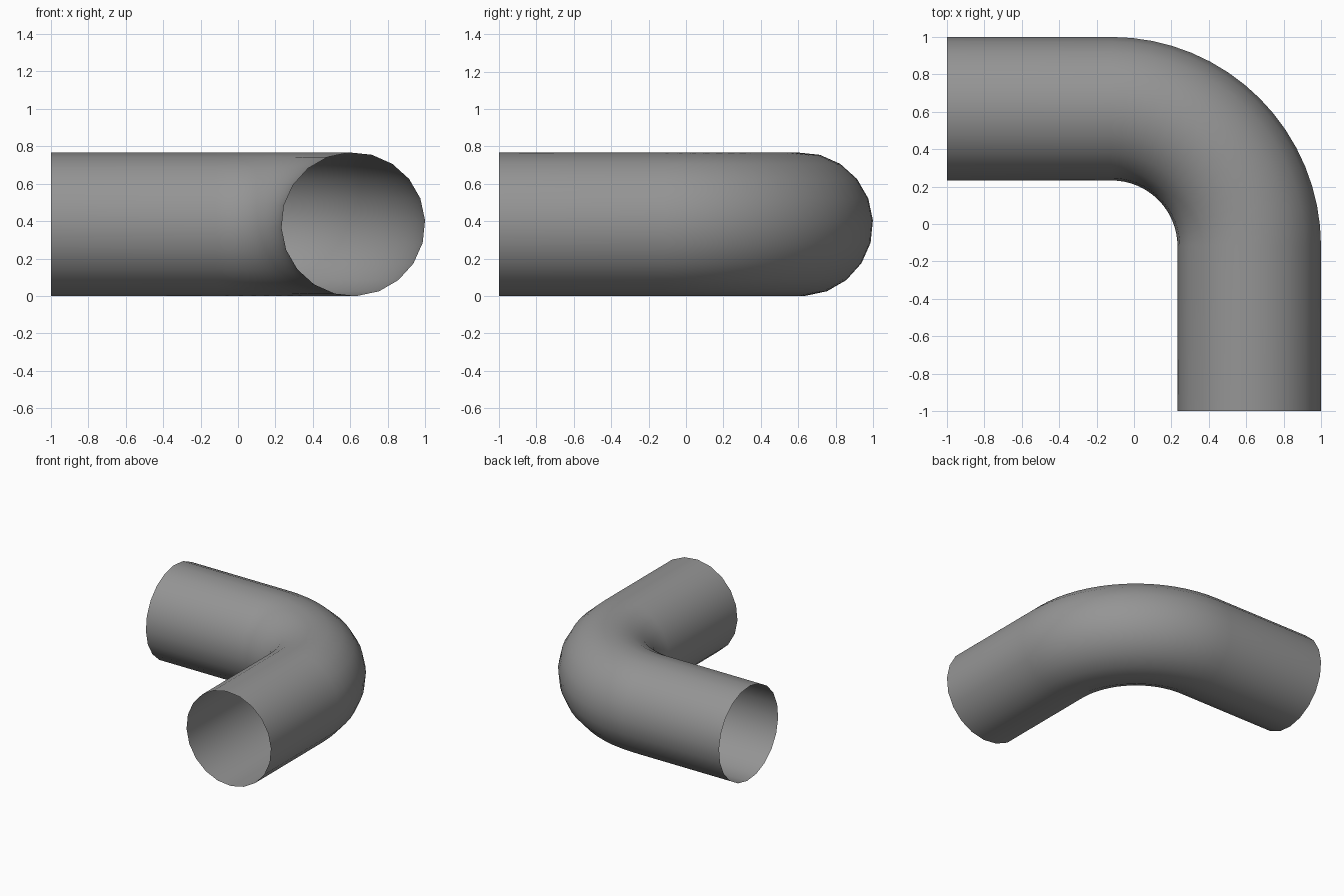
import bpy, bmesh, math

if "Cube" in bpy.data.objects:
    bpy.data.objects.remove(bpy.data.objects["Cube"])

SIDES, BEND_STEPS = 20, 16
R = 0.384            # pipe radius
MID = 0.616          # offset of both straight arms from the centre
C = -0.12            # bend centre (x and y)
BEND = MID - C       # bend radius of the centre line
TWIST = math.radians(3)

# Centre line: (x, y, outward angle in the ground plane)
path = [(-1, MID, math.pi / 2)]
for i in range(BEND_STEPS + 1):
    a = math.pi / 2 * (1 - i / BEND_STEPS)
    path.append((C + BEND * math.cos(a), C + BEND * math.sin(a), a))
path.append((MID, -1, 0))

# Sweep an open ring along the centre line
bm = bmesh.new()
rings = []
for x, y, a in path:
    ring = []
    for k in range(SIDES):
        t = 2 * math.pi * k / SIDES + TWIST
        u = R * math.cos(t)
        ring.append(bm.verts.new((x + u * math.cos(a), y + u * math.sin(a), R + R * math.sin(t))))
    rings.append(ring)
for r0, r1 in zip(rings, rings[1:]):
    for k in range(SIDES):
        n = (k + 1) % SIDES
        f = bm.faces.new((r0[k], r0[n], r1[n], r1[k]))
        f.smooth = True

# Make the faces point out of the pipe
bm.normal_update()
first = bm.faces[:][0]
if first.normal.y < 0:
    bmesh.ops.reverse_faces(bm, faces=bm.faces[:])

mesh = bpy.data.meshes.new("pipe_elbow")
bm.to_mesh(mesh)
bm.free()
pipe = bpy.data.objects.new("pipe_elbow", mesh)
bpy.context.collection.objects.link(pipe)

# Plain grey
grey = bpy.data.materials.new("grey")
grey.diffuse_color = (0.3, 0.3, 0.3, 1)
grey.use_nodes = True
grey.node_tree.nodes["Principled BSDF"].inputs["Base Color"].default_value = grey.diffuse_color
mesh.materials.append(grey)
